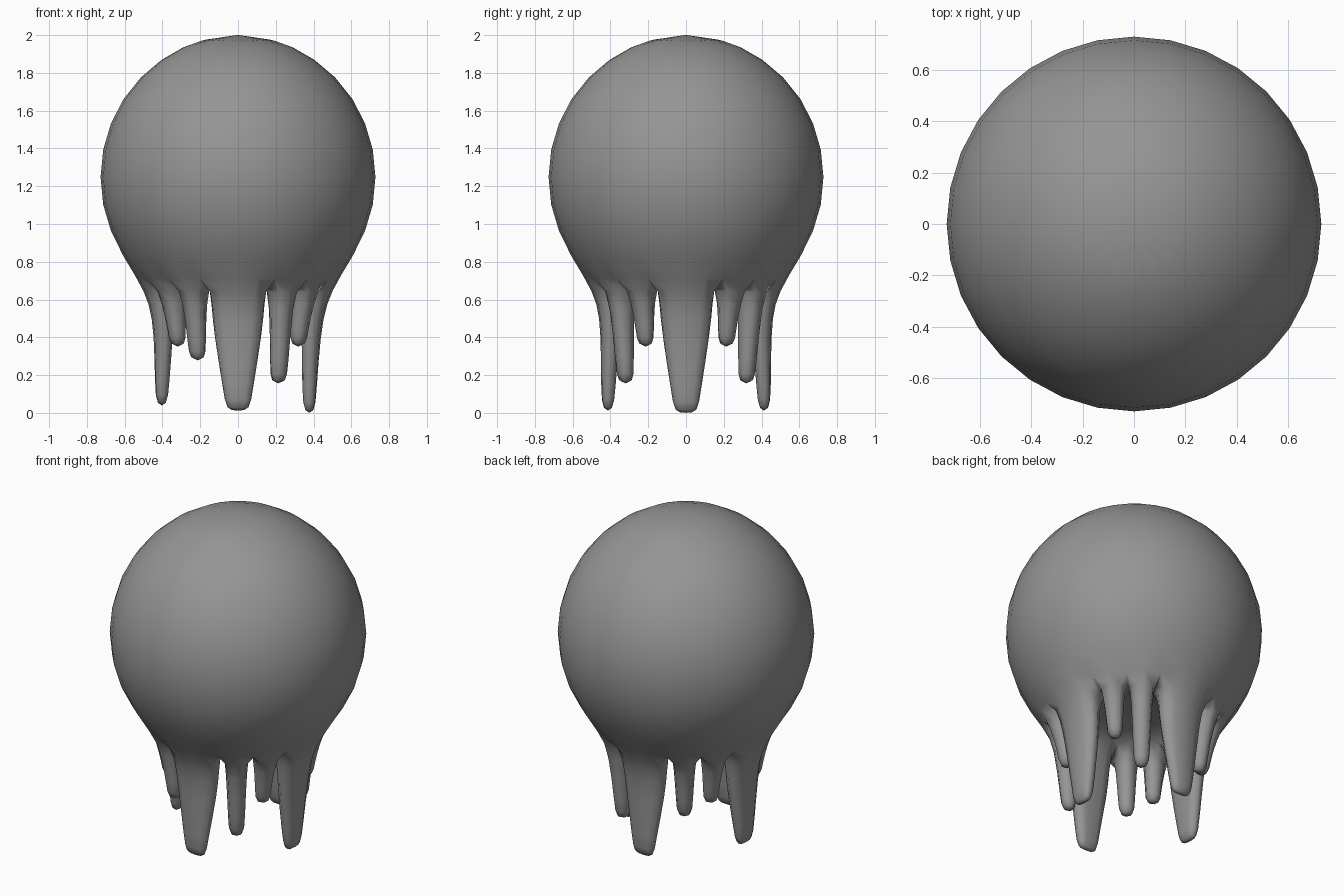
import bpy, bmesh
from math import sin, cos, pi

if "Cube" in bpy.data.objects:
    bpy.data.objects.remove(bpy.data.objects["Cube"])

SEG, ROWS, R, CZ = 16, 8, 0.766, 1.248
bm = bmesh.new()

# Head: coarse ball cage with a flattened underside and an open band for the tentacles
rings = {}
for k in range(1, ROWS):
    p = pi * k / ROWS
    z = 0.72 if k == 7 else CZ + R * cos(p)
    rings[k] = [bm.verts.new((R * sin(p) * cos(2 * pi * j / SEG),
                              R * sin(p) * sin(2 * pi * j / SEG), z)) for j in range(SEG)]
top = bm.verts.new((0, 0, CZ + R))
bottom = bm.verts.new((0, 0, 0.74))
for j in range(SEG):
    n = (j + 1) % SEG
    bm.faces.new((top, rings[1][j], rings[1][n]))
    bm.faces.new((bottom, rings[7][n], rings[7][j]))
    for k in range(1, 6):
        bm.faces.new((rings[k][j], rings[k + 1][j], rings[k + 1][n], rings[k][n]))


def tentacle(first, cols, levels):
    """Grow a tentacle from the open band; levels = (radius, half depth, half width, z)."""
    ids = [(first + i) % SEG for i in range(cols)]
    loop = [rings[6][i] for i in ids] + [rings[7][i] for i in reversed(ids)]
    a = 2 * pi * (first + (cols - 1) / 2) / SEG
    for rad, depth, width, z in levels:
        turn = width / (rad + depth)
        angs = [a + turn * (2 * i / (cols - 1) - 1) for i in range(cols)]
        pts = [(rad + depth, t) for t in angs] + [(rad - depth, t) for t in reversed(angs)]
        new = [bm.verts.new((r * cos(t), r * sin(t), z)) for r, t in pts]
        for i in range(len(loop)):
            n = (i + 1) % len(loop)
            bm.faces.new((loop[i], loop[n], new[n], new[i]))
        loop = new
    m = len(loop)
    for i in range(cols - 1):
        bm.faces.new((loop[i], loop[i + 1], loop[m - 2 - i], loop[m - 1 - i]))


# Four wide tentacles: right, back, left, front (mid radius, tip radius, tip z)
for first, r1, r2, tip in ((15, 0.395, 0.380, -0.004), (3, 0.408, 0.415, 0.008),
                           (7, 0.402, 0.405, 0.035), (11, 0.408, 0.415, 0.008)):
    tentacle(first, 3, [(0.412, 0.066, 0.174, 0.58), (r1, 0.05, 0.152, 0.42),
                        (r2, 0.038, 0.088, tip + 0.11), (r2, 0.029, 0.07, tip)])

# Eight narrow tentacles, mirrored front to back
for starts, tip in (((1, 14), 0.343), ((2, 13), 0.148), ((5, 10), 0.270), ((6, 9), 0.343)):
    for first in starts:
        tentacle(first, 2, [(0.412, 0.07, 0.076, 0.58), (0.391, 0.052, 0.058, tip + 0.1),
                            (0.386, 0.046, 0.052, tip)])

bmesh.ops.recalc_face_normals(bm, faces=bm.faces)
for f in bm.faces:
    f.smooth = True
mesh = bpy.data.meshes.new("tentacled_body")
bm.to_mesh(mesh)
bm.free()
body = bpy.data.objects.new("tentacled_body", mesh)
bpy.context.collection.objects.link(body)

# Dark grey skin
skin = bpy.data.materials.new("dark_grey")
skin.diffuse_color = (0.3, 0.3, 0.3, 1)
skin.use_nodes = True
skin.node_tree.nodes["Principled BSDF"].inputs["Base Color"].default_value = skin.diffuse_color
mesh.materials.append(skin)

# Rounded surface
sub = body.modifiers.new("rounding", 'SUBSURF')
sub.levels = sub.render_levels = 1
